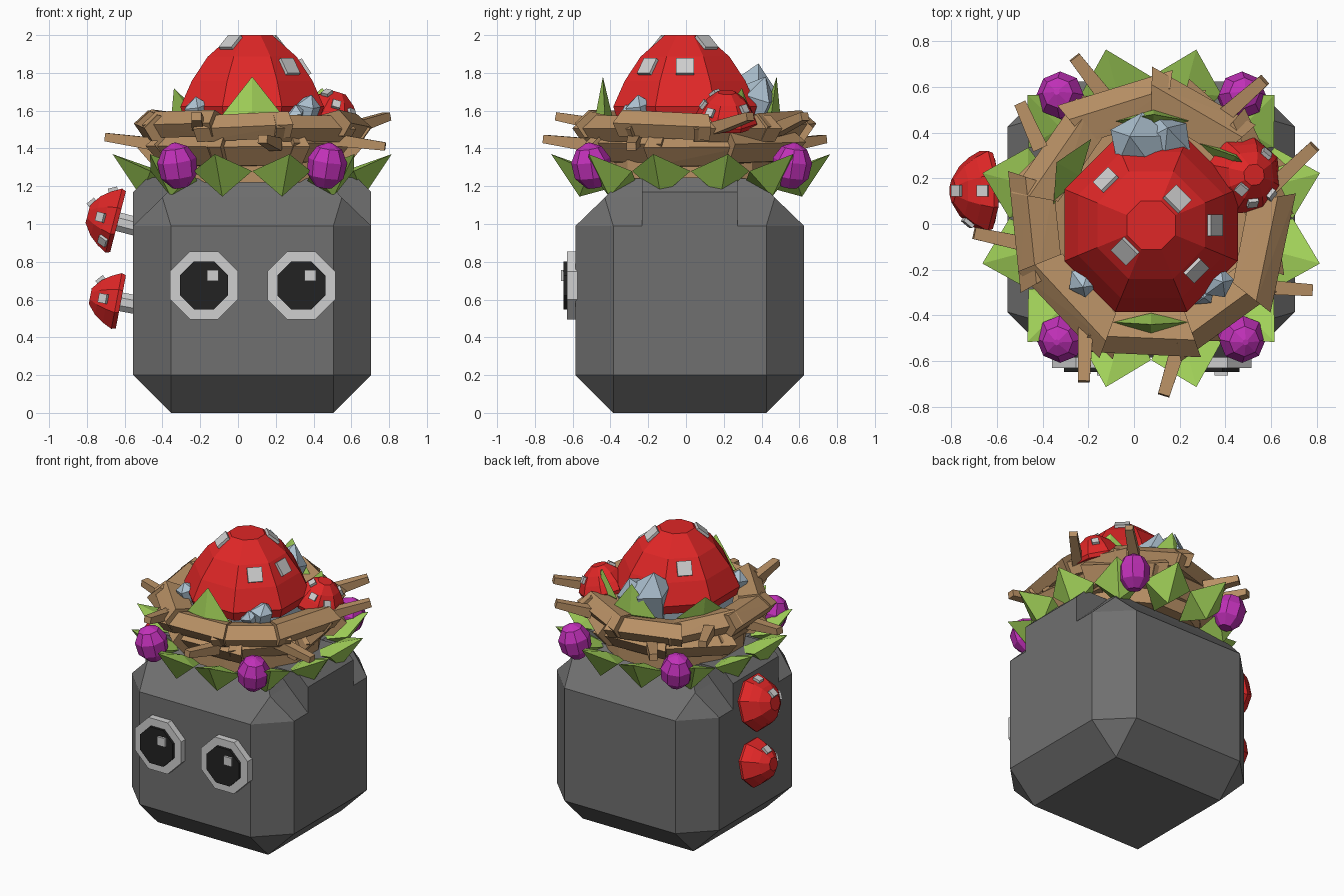
import bpy, bmesh, math, random
from mathutils import Vector, Matrix

if "Cube" in bpy.data.objects:
    bpy.data.objects.remove(bpy.data.objects["Cube"])

random.seed(4)
CX, CY = 0.075, 0.02          # centre of the body


def material(name, rgb):
    m = bpy.data.materials.new(name)
    m.diffuse_color = (*rgb, 1)
    m.use_nodes = True
    m.node_tree.nodes["Principled BSDF"].inputs["Base Color"].default_value = m.diffuse_color
    return m


STONE = material("stone_grey", (0.16, 0.16, 0.16))
RED = material("cap_red", (0.74, 0.02, 0.02))
WHITE = material("off_white", (0.62, 0.62, 0.62))
BLACK = material("eye_black", (0.016, 0.016, 0.016))
WOOD = material("twig_brown", (0.48, 0.28, 0.13))
LEAF = material("leaf_green", (0.36, 0.64, 0.10))
BERRY = material("berry_purple", (0.53, 0.03, 0.48))
CRYSTAL = material("crystal_blue", (0.43, 0.55, 0.65))


def hull(name, pts, mat, matrix=Matrix()):
    """Flat-faced convex solid through the given points."""
    bm = bmesh.new()
    for p in pts:
        bm.verts.new(matrix @ Vector(p))
    bmesh.ops.convex_hull(bm, input=bm.verts[:])
    bmesh.ops.delete(bm, geom=[v for v in bm.verts if not v.link_faces], context='VERTS')
    bmesh.ops.dissolve_limit(bm, angle_limit=0.01, verts=bm.verts[:], edges=bm.edges[:])
    bmesh.ops.recalc_face_normals(bm, faces=bm.faces[:])
    mesh = bpy.data.meshes.new(name)
    bm.to_mesh(mesh)
    bm.free()
    mesh.materials.append(mat)
    ob = bpy.data.objects.new(name, mesh)
    bpy.context.collection.objects.link(ob)
    return ob


def rect(hx, hy, z):
    return [(sx * hx, sy * hy, z) for sx in (-1, 1) for sy in (-1, 1)]


def octagon(apothem, z, n=8):
    r = apothem / math.cos(math.pi / n)
    return [(r * math.cos((k + .5) * math.tau / n), r * math.sin((k + .5) * math.tau / n), z)
            for k in range(n)]


def box(name, size, mat, matrix):
    hx, hy, hz = (s / 2 for s in size)
    return hull(name, rect(hx, hy, -hz) + rect(hx, hy, hz), mat, matrix)


def frame(pos, axis):
    """Matrix at pos with local z along axis."""
    return Matrix.Translation(pos) @ Vector(axis).to_track_quat('Z', 'Y').to_matrix().to_4x4()


# Body: chamfered block with a raised band running from side to side
body_at = Matrix.Translation((CX, CY, 0))


def cut_rect(z):
    return rect(0.43, 0.605, z) + rect(0.63, 0.405, z)


hull("body", rect(0.43, 0.405, 0) + cut_rect(0.2) + cut_rect(0.99), STONE, body_at)
hull("body_shoulder", cut_rect(0.99) + rect(0.475, 0.45, 1.14), STONE, body_at)
hull("body_top", rect(0.475, 0.45, 1.14) + rect(0.38, 0.355, 1.24), STONE, body_at)
hull("body_side_band", rect(0.63, 0.252, 0.9) + rect(0.63, 0.252, 1.17)
     + rect(0.555, 0.252, 1.245), STONE, body_at)

# Eyes: stacked octagons with a square glint
for side, x in (("left", -0.18), ("right", 0.335)):
    at = frame((x, -0.58, 0.675), (0, -1, 0))
    hull(side + "_eye_white", octagon(0.18, -0.01) + octagon(0.18, 0.05), WHITE, at)
    hull(side + "_eye_pupil", octagon(0.127, 0.04) + octagon(0.127, 0.068), BLACK, at)
    box(side + "_eye_glint", (0.06, 0.03, 0.06), WHITE,
        Matrix.Translation((x + 0.047, -0.648, 0.727)))

# Mushrooms: octagonal caps with square spots set flat on the facets
PROFILE = [(0, .95), (.14, 1), (.45, .84), (.74, .62), (1, .28)]


def mushroom(name, at, radius, height, spots, spot_size):
    hull(name + "_cap", [p for t, r in PROFILE for p in octagon(r * radius, t * height)], RED, at)
    for az, t in spots:
        for (t0, r0), (t1, r1) in zip(PROFILE, PROFILE[1:]):
            if t0 <= t <= t1:
                r = (r0 + (r1 - r0) * (t - t0) / (t1 - t0)) * radius
                slope = Vector(((t1 - t0) * height, 0, (r0 - r1) * radius))
        turn = Matrix.Rotation(math.radians(az), 4, 'Z')
        box(name + "_spot", (spot_size, spot_size, 0.035), WHITE,
            at @ turn @ frame((r, 0, t * height), slope))


mushroom("big_mushroom", Matrix.Translation((CX, -0.005, 1.56)), 0.38, 0.44,
         [(0, .61), (-45, .61), (135, .61), (45, .9), (225, .9)], 0.095)
hull("big_mushroom_stalk", octagon(0.33, 1.4) + octagon(0.35, 1.6), CRYSTAL,
     Matrix.Translation((CX, 0, 0)))
mushroom("small_mushroom", frame((0.475, 0.21, 1.525), (0.28, 0.03, 0.95)), 0.16, 0.18,
         [(135, .85), (315, .6), (225, .5), (180, .6)], 0.045)
for name, x, z, r, tilt, spots in (
        ("upper_side_mushroom", -0.635, 1.012, 0.175, 0.26, [(90, .4), (0, .55), (315, .3), (90, .95)]),
        ("lower_side_mushroom", -0.62, 0.588, 0.15, 0.19, [(90, .75), (0, .55)])):
    at = frame((x, 0.145, z), (-1, 0, tilt))
    mushroom(name, at, r, 0.165, spots, 0.05)
    hull(name + "_stalk", octagon(0.05, -0.12) + octagon(0.05, 0.05), WHITE, at)


# Nest: two tiers of overlapping beams, a floor and loose twigs
def polar(r, a, z):
    return (CX + r * math.cos(a), 0.025 + r * math.sin(a), z)


def beam_end(a, section):
    dr, dz = random.uniform(-.03, .03), random.uniform(-.02, .02)
    return [polar(r + dr, a, z + dz) for r, z in section]


TIERS = (
    ("upper_nest_beam", 9, 0.1, [(.64, 1.52), (.56, 1.59), (.43, 1.56), (.46, 1.46), (.59, 1.45)]),
    ("lower_nest_beam", 8, 0.45, [(.61, 1.42), (.54, 1.48), (.42, 1.45), (.42, 1.31), (.52, 1.32)]))
for name, n, start, section in TIERS:
    for k in range(n):
        a = start + k * math.tau / n
        hull(name, beam_end(a - .07, section) + beam_end(a + math.tau / n + .07, section), WOOD)
hull("nest_floor", octagon(0.45, 1.22, 12) + octagon(0.45, 1.46, 12), WOOD, body_at)

for tip, base in (((-.26, .73, 1.45), (-.12, .55, 1.42)), ((-.5, .53, 1.53), (-.41, .33, 1.53)),
                  ((-.70, -.04, 1.46), (-.42, -.1, 1.42)), ((-.22, -.69, 1.57), (-.21, -.42, 1.52)),
                  ((.13, -.75, 1.45), (.2, -.52, 1.42)), ((.78, -.29, 1.41), (.48, -.27, 1.45)),
                  ((.79, .34, 1.57), (.58, .14, 1.5)), ((.57, .63, 1.57), (.4, .48, 1.5))):
    axis = Vector(tip) - Vector(base)
    hull("twig", rect(.034, .034, 0) + rect(.026, .022, axis.length), WOOD, frame(base, axis))

# Leaf collar: twelve folded leaves
for k in range(12):
    at = Matrix.Translation((CX, 0.025, 0)) @ Matrix.Rotation(math.radians(15 + 30 * k), 4, 'Z')
    hull("collar_leaf", [(.40, 0, 1.20), (.60, -.16, 1.28), (.60, .16, 1.28),
                         (.61, 0, 1.145), (.56, 0, 1.30), (.765, 0, 1.37)], LEAF, at)

# Upright leaves tucked inside the nest
for x, y, az, lean, h in ((.075, -.43, -90, .01, .21), (.085, .45, 90, .03, .21),
                          (-.27, .23, 150, .08, .15), (.43, .27, 60, .03, .15)):
    at = Matrix.Translation((x, y, 1.57)) @ Matrix.Rotation(math.radians(az), 4, 'Z')
    hull("upright_leaf", [(0, -.165, 0), (0, .165, 0), (.05, 0, 0), (-.04, 0, 0),
                          (0, 0, -.06), (lean, 0, h)], LEAF, at)

# Berries on the four corners
for sx in (-1, 1):
    for sy in (-1, 1):
        pts = [(0.108 * math.cos(e) * math.cos(a), 0.108 * math.cos(e) * math.sin(a),
                0.125 * math.sin(e))
               for e in (-1.15, -.45, .25, .9, 1.45) for a in (k * math.tau / 8 for k in range(8))]
        hull("berry", pts, BERRY, frame((CX + sx * .395, .03 + sy * .53, 1.307),
                                        (sx * .15, sy * .15, 1)))

# Crystals: pointed shards, one large cluster behind and two small ones in front
for x, y, z, r, h, axis in ((.03, .31, 1.53, .11, .33, (-.05, .25, 1)),
                            (.12, .32, 1.53, .09, .27, (.2, .35, 1)),
                            (-.21, -.24, 1.55, .055, .13, (-.2, -.2, 1)),
                            (.35, -.24, 1.55, .06, .14, (.2, -.2, 1)),
                            (.30, -.28, 1.55, .05, .09, (-.1, -.5, 1))):
    hull("crystal", octagon(r * .8, 0, 5) + octagon(r, h * .6, 5) + [(r * .3, 0, h)], CRYSTAL,
         frame((x, y, z), axis))
